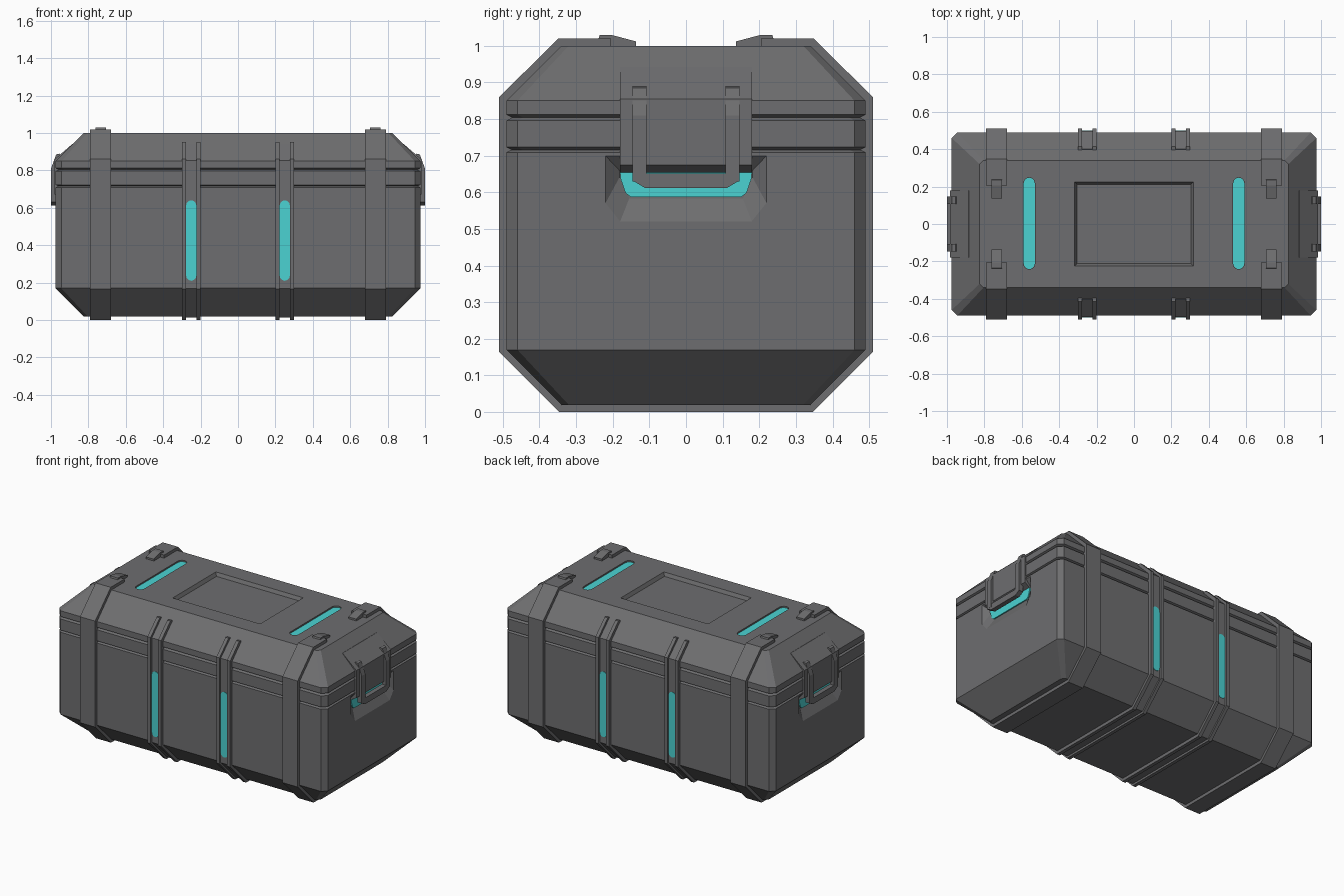
import bpy, bmesh, math

if "Cube" in bpy.data.objects:
    bpy.data.objects.remove(bpy.data.objects["Cube"])


def material(name, col):
    m = bpy.data.materials.new(name)
    m.diffuse_color = (*col, 1)
    m.use_nodes = True
    m.node_tree.nodes["Principled BSDF"].inputs["Base Color"].default_value = m.diffuse_color
    return m


GREY = material("dark_grey", (0.155, 0.155, 0.16))
TEAL = material("teal_light", (0.07, 0.65, 0.65))


def obj_from_bm(name, bm, mat):
    bmesh.ops.recalc_face_normals(bm, faces=bm.faces)
    me = bpy.data.meshes.new(name)
    bm.to_mesh(me)
    bm.free()
    me.materials.append(mat)
    ob = bpy.data.objects.new(name, me)
    bpy.context.collection.objects.link(ob)
    return ob


def add_loft(bm, rings):
    """Closed solid through rings of equal length, capped at both ends."""
    vs = [[bm.verts.new(p) for p in r] for r in rings]
    n = len(vs[0])
    for a, b in zip(vs, vs[1:]):
        for i in range(n):
            j = (i + 1) % n
            bm.faces.new((a[i], a[j], b[j], b[i]))
    bm.faces.new(vs[0][::-1])
    bm.faces.new(vs[-1])


def loft(name, rings, mat=GREY):
    bm = bmesh.new()
    add_loft(bm, rings)
    return obj_from_bm(name, bm, mat)


def x_prism(name, yz, x0, x1, mat=GREY):
    return loft(name, [[(x, y, z) for y, z in yz] for x in (x0, x1)], mat)


def y_prism(name, xz, y0, y1, mat=GREY):
    return loft(name, [[(x, y, z) for x, z in xz] for y in (y0, y1)], mat)


def stadium(cx, cy, r, half, seg=6):
    pts = []
    for s, start in ((1, 0), (-1, math.pi)):
        for k in range(seg + 1):
            a = start + math.pi * k / seg
            pts.append((cx + r * math.cos(a), cy + s * (half - r) + r * math.sin(a)))
    return pts


def rect_ring(hx, hy, z, c=0.03):
    q = [(hx, hy - c), (hx - c, hy)]
    pts = q + [(-x, y) for x, y in q[::-1]]
    return [(x, y, z) for x, y in pts + [(-x, -y) for x, y in pts]]


# Main case: bevelled box with two seam grooves
levels = [(0.02, 0.15), (0.17, 0), (0.709, 0), (0.716, 0.014), (0.723, 0),
          (0.796, 0), (0.804, 0.015), (0.812, 0), (0.85, 0), (1.0, 0.15)]
body = loft("case_body", [rect_ring(0.975 - i, 0.49 - i, z, 0.03 if i < 0.1 else 0.02)
                          for z, i in levels])

# Pockets: lid panel, lid light slots, handle recesses
bm = bmesh.new()


def box_ring(hx, hy, z):
    return [(hx, hy, z), (-hx, hy, z), (-hx, -hy, z), (hx, -hy, z)]


add_loft(bm, [box_ring(0.305, 0.212, 0.978), box_ring(0.317, 0.224, 1.0001), box_ring(0.317, 0.224, 1.1)])
for s in (-1, 1):
    slot = stadium(s * 0.56, 0.003, 0.03, 0.245)
    add_loft(bm, [[(x, y, z) for x, y in slot] for z in (0.985, 1.1)])
    half_out = [(0.22, 0.70), (0.22, 0.57), (0.18, 0.52)]
    half_in = [(0.182, 0.66), (0.182, 0.64), (0.155, 0.583)]
    rings = []
    for x, h in ((0.94, half_in), (0.9755, half_out), (1.1, half_out)):
        loop = h + [(-y, z) for y, z in h[::-1]]
        rings.append([(s * x, y, z) for y, z in loop])
    add_loft(bm, rings)
cutter = obj_from_bm("pocket_cutter", bm, GREY)
cutter.hide_render = True
mod = body.modifiers.new("pockets", 'BOOLEAN')
mod.operation = 'DIFFERENCE'
mod.solver = 'EXACT'
mod.object = cutter
dg = bpy.context.evaluated_depsgraph_get()
new_mesh = bpy.data.meshes.new_from_object(body.evaluated_get(dg))
body.modifiers.clear()
body.data = new_mesh
bpy.data.objects.remove(cutter)


# Strap cross-sections wrap front, bottom and back
def wrap(half_outer, half_inner):
    """Half paths run from the lid down; mirrored in y to make a U-shaped loop."""
    outer = half_outer + [(-y, z) for y, z in half_outer[::-1]]
    inner = half_inner + [(-y, z) for y, z in half_inner[::-1]]
    return outer + inner[::-1]


inside = [(0.47, 0.84), (0.47, 0.18), (0.33, 0.04)]
wide = wrap([(0.205, 1.02), (0.348, 1.02), (0.51, 0.86), (0.51, 0.165), (0.345, 0)],
            [(0.205, 0.98), (0.33, 0.98)] + inside)
rail = wrap([(0.395, 0.95), (0.415, 0.953), (0.51, 0.86), (0.51, 0.165), (0.345, 0)],
            [(0.395, 0.92)] + inside)
floor = wrap([(0.40, 0.945), (0.497, 0.853), (0.497, 0.168), (0.342, 0.013)],
             [(0.39, 0.92)] + inside)
tab = [(0.242, 1.01), (0.235, 1.03), (0.205, 1.03), (0.137, 1.012), (0.137, 0.99), (0.242, 0.99)]

for s, side in ((-1, "left"), (1, "right")):
    # Wide straps and lid tabs
    x_prism(f"wide_strap_{side}", wide, s * 0.68, s * 0.79)
    for t, end in ((-1, "front"), (1, "back")):
        x_prism(f"strap_tab_{side}_{end}", [(t * y, z) for y, z in tab], s * 0.707, s * 0.763)

    # Narrow straps: two rails, a channel and a light on front and back
    for k, d in enumerate((-1, 1)):
        x_prism(f"strap_rail_{side}_{k}", rail, s * 0.25 + d * 0.0275, s * 0.25 + d * 0.05)
    x_prism(f"strap_channel_{side}", floor, s * 0.25 - 0.028, s * 0.25 + 0.028)
    for t, end in ((-1, "front"), (1, "back")):
        y_prism(f"strap_light_{side}_{end}", stadium(s * 0.25, 0.425, 0.0272, 0.215),
                t * 0.4935, t * 0.5, TEAL)

    # Lid lights in their slots
    slot = stadium(s * 0.56, 0.003, 0.0295, 0.2445)
    loft(f"lid_light_{side}", [[(x, y, z) for x, y in slot] for z in (0.984, 0.991)], TEAL)

    # Handle housing above the recess
    y_prism(f"handle_housing_{side}",
            [(s * x, z) for x, z in ((0.85, 0.65), (0.94, 0.65), (0.985, 0.675),
                                     (0.985, 0.855), (0.885, 0.942), (0.85, 0.942))],
            -0.18, 0.18)
    # Light plate at the back of the recess
    half = [(0.18, 0.655), (0.178, 0.635), (0.165, 0.598), (0.15, 0.587)]
    x_prism(f"handle_light_{side}", half + [(-y, z) for y, z in half[::-1]],
            s * 0.939, s * 0.948, TEAL)
    # Handle: two arms and a grip
    arm = [(0.93, 0.87), (0.955, 0.89), (0.972, 0.885), (1.0, 0.81), (1.0, 0.63), (0.97, 0.63), (0.97, 0.80)]
    for t, end in ((-1, "front"), (1, "back")):
        y_prism(f"handle_arm_{side}_{end}", [(s * x, z) for x, z in arm], t * 0.108, t * 0.146)
    half = [(0.146, 0.652), (0.142, 0.63), (0.112, 0.612)]
    x_prism(f"handle_grip_{side}", half + [(-y, z) for y, z in half[::-1]], s * 0.969, s * 0.9995)
